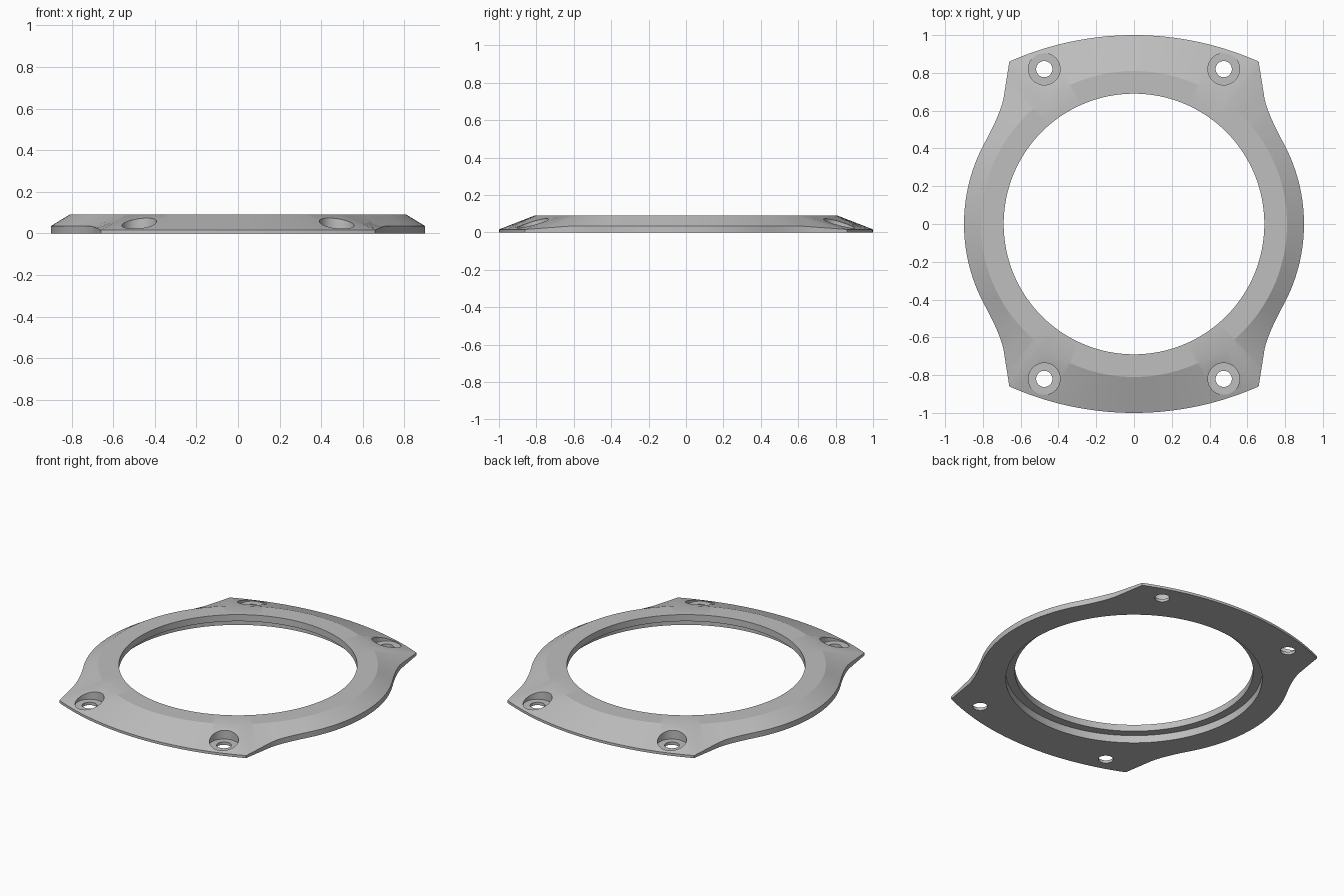
import bpy, bmesh, math
from mathutils import Vector

cube = bpy.data.objects.get("Cube")
if cube:
    bpy.data.objects.remove(cube, do_unlink=True)

HOLE_R, BORE_R, FLAT_R, SIDE_R = 0.69, 0.742, 0.81, 0.9
TOP_Z, BORE_Z, SIDE_Z, END_Z = 0.09, 0.048, 0.035, 0.016
CORNER = Vector((0.66, 0.86))

grey = bpy.data.materials.new("light grey")
grey.use_nodes = True
grey.diffuse_color = (0.52, 0.52, 0.52, 1)
grey.node_tree.nodes["Principled BSDF"].inputs["Base Color"].default_value = (0.52, 0.52, 0.52, 1)


def make_object(name, bm):
    bmesh.ops.recalc_face_normals(bm, faces=bm.faces)
    mesh = bpy.data.meshes.new(name)
    bm.to_mesh(mesh)
    bm.free()
    mesh.materials.append(grey)
    obj = bpy.data.objects.new(name, mesh)
    bpy.context.collection.objects.link(obj)
    return obj


def quarter_outline():
    """Side arc, concave fillet, straight flank and end arc of one quadrant."""
    a, b, c = Vector((0.69, 0.67)), Vector((0.706, 0.585)), Vector((0.79, 0.431))
    end = math.atan2(c.y, c.x)
    pts = [Vector((math.cos(end * i / 20), math.sin(end * i / 20))) * SIDE_R for i in range(20)]
    for i in range(13):
        t = i / 12
        pts.append(c * (1 - t) ** 2 + b * 2 * t * (1 - t) + a * t * t)
    pts += [a.lerp(CORNER, i / 8) for i in range(1, 9)]
    sag = 1 - CORNER.y
    radius = (CORNER.x ** 2 + sag ** 2) / (2 * sag)
    sweep = math.asin(CORNER.x / radius)
    for i in range(1, 25):
        ang = sweep * (1 - i / 24)
        pts.append(Vector((radius * math.sin(ang), 1 - radius + radius * math.cos(ang))))
    return pts


def rim_height(y):
    t = min(max((abs(y) - 0.6) / (CORNER.y - 0.6), 0), 1)
    return SIDE_Z + (END_Z - SIDE_Z) * t


# Full outline by mirroring the quadrant
q = quarter_outline()
half = q + [Vector((-p.x, p.y)) for p in reversed(q[:-1])]
outline = half + [Vector((p.x, -p.y)) for p in reversed(half[1:-1])]

# Ring body: a closed cross-section at every outline point
bm = bmesh.new()
sections = []
for p in outline:
    d = p.normalized()
    profile = [(d * BORE_R, 0), (d * BORE_R, BORE_Z), (d * HOLE_R, BORE_Z),
               (d * HOLE_R, TOP_Z), (d * FLAT_R, TOP_Z), (p, rim_height(p.y)), (p, 0)]
    sections.append([bm.verts.new((v.x, v.y, z)) for v, z in profile])
for i, s in enumerate(sections):
    n = sections[(i + 1) % len(sections)]
    for j in range(len(s)):
        k = (j + 1) % len(s)
        bm.faces.new((s[j], n[j], n[k], s[k]))
ring = make_object("mounting_ring", bm)

# Stepped cutter for the four counterbored screw holes
bm = bmesh.new()
steps = [(0.043, -0.1), (0.043, 0.018), (0.084, 0.018), (0.084, 0.2)]
SEG = 40
for sx in (-1, 1):
    for sy in (-1, 1):
        loops = [[bm.verts.new((sx * 0.475 + r * math.cos(math.tau * i / SEG),
                                sy * 0.82 + r * math.sin(math.tau * i / SEG), z))
                  for i in range(SEG)] for r, z in steps]
        for lo, hi in zip(loops, loops[1:]):
            for i in range(SEG):
                k = (i + 1) % SEG
                bm.faces.new((lo[i], lo[k], hi[k], hi[i]))
        bm.faces.new(loops[0])
        bm.faces.new(loops[-1])
cutter = make_object("screw_hole_cutter", bm)
cutter.hide_render = True

cut = ring.modifiers.new("screw_holes", 'BOOLEAN')
cut.operation = 'DIFFERENCE'
cut.solver = 'EXACT'
cut.object = cutter
bpy.ops.object.select_all(action='DESELECT')
bpy.context.view_layer.objects.active = ring
ring.select_set(True)
bpy.ops.object.modifier_apply(modifier=cut.name)
bpy.data.objects.remove(cutter, do_unlink=True)
bpy.ops.object.shade_smooth_by_angle(angle=math.radians(18))
